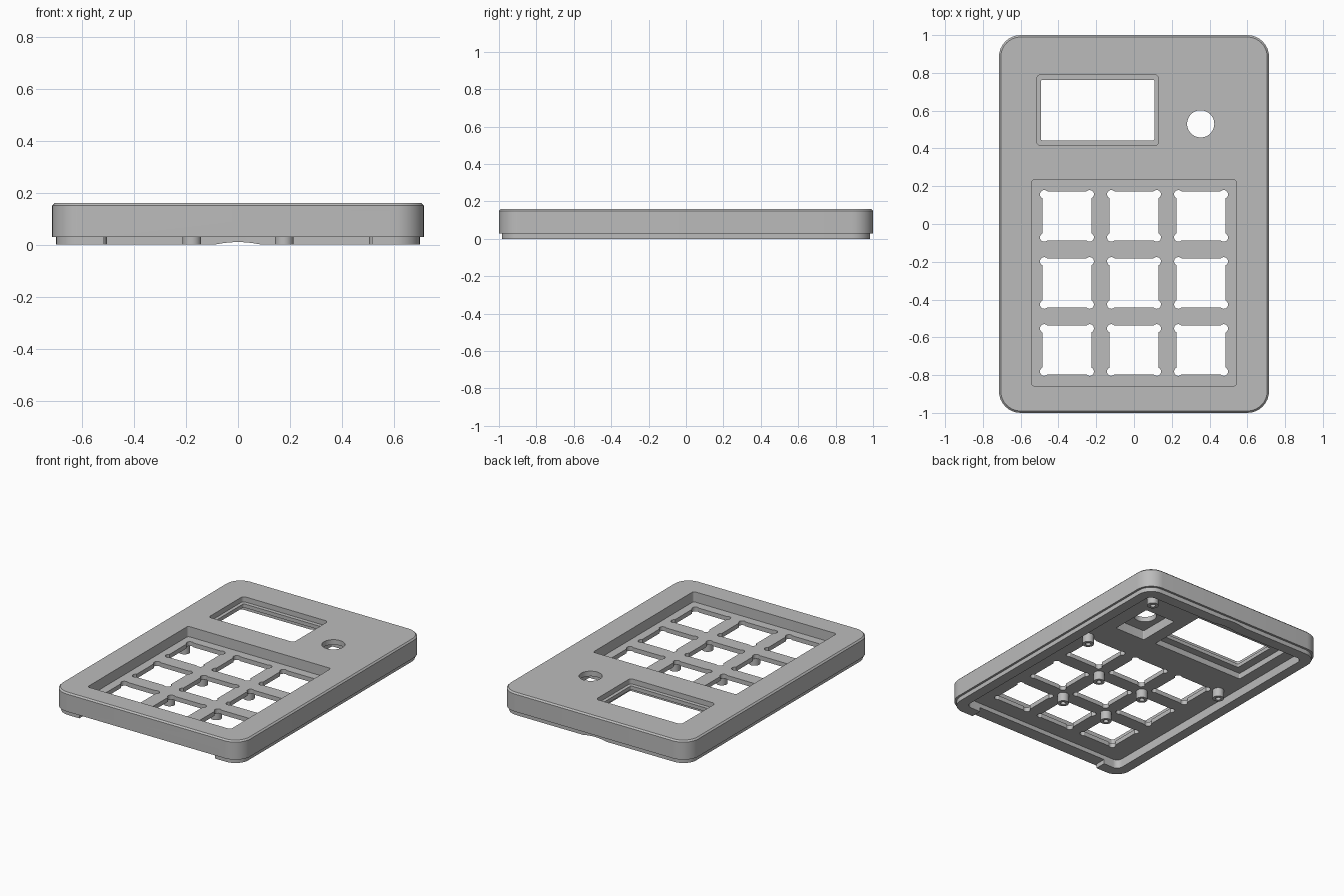
import bpy, bmesh
from math import sin, cos, pi, radians

if "Cube" in bpy.data.objects:
    bpy.data.objects.remove(bpy.data.objects["Cube"])

grey = bpy.data.materials.new("case_grey")
grey.use_nodes = True
COLOUR = (0.5, 0.5, 0.5, 1)
grey.diffuse_color = COLOUR
grey.node_tree.nodes["Principled BSDF"].inputs["Base Color"].default_value = COLOUR


def rounded(hx, hy, r, cx=0, cy=0, n=8):
    """Outline of a rounded rectangle given by its half sizes."""
    pts = []
    for q, (sx, sy) in enumerate([(1, 1), (-1, 1), (-1, -1), (1, -1)]):
        for i in range(n + 1):
            a = (q + i / n) * pi / 2
            pts.append((cx + sx * (hx - r) + r * cos(a), cy + sy * (hy - r) + r * sin(a)))
    return pts


def circle(r, cx, cy, n=32):
    return [(cx + r * cos(2 * pi * i / n), cy + r * sin(2 * pi * i / n)) for i in range(n)]


def key_outline(cx, cy):
    """Square switch opening with a round relief in each corner."""
    arc = []
    for i in range(9):
        a = radians(-64 + 25 * i)
        arc.append((0.12 + 0.023 * cos(a), 0.114 + 0.023 * sin(a)))
    pts = arc + [(-x, y) for x, y in reversed(arc)]
    pts += [(-x, -y) for x, y in arc] + [(x, -y) for x, y in reversed(arc)]
    return [(cx + x, cy + y) for x, y in pts]


def loft(name, levels):
    """Solid through a stack of (outline, z) levels."""
    bm = bmesh.new()
    rings = [[bm.verts.new((x, y, z)) for x, y in pts] for pts, z in levels]
    for low, high in zip(rings, rings[1:]):
        for i in range(len(low)):
            j = (i + 1) % len(low)
            bm.faces.new((low[i], low[j], high[j], high[i]))
    bm.faces.new(list(reversed(rings[0])))
    bm.faces.new(rings[-1])
    mesh = bpy.data.meshes.new(name)
    bm.to_mesh(mesh)
    bm.free()
    obj = bpy.data.objects.new(name, mesh)
    bpy.context.collection.objects.link(obj)
    mesh.materials.append(grey)
    return obj


def prism(name, pts, z0, z1):
    return loft(name, [(pts, z0), (pts, z1)])


def activate(obj):
    bpy.ops.object.select_all(action='DESELECT')
    obj.select_set(True)
    bpy.context.view_layer.objects.active = obj


def cut(obj, cutter):
    cutter.hide_render = True
    mod = obj.modifiers.new("cut", 'BOOLEAN')
    mod.operation = 'DIFFERENCE'
    mod.solver = 'EXACT'
    mod.object = cutter
    activate(obj)
    bpy.ops.object.modifier_apply(modifier=mod.name)
    bpy.data.objects.remove(cutter)


def cut_prism(obj, pts, z0, z1):
    cut(obj, prism("cutter", pts, z0, z1))


def finish(obj):
    activate(obj)
    bpy.ops.object.shade_smooth_by_angle(angle=radians(30))


TOP, SEAM, FLOOR, PLATE = 0.16, 0.03, 0.06, 0.09

# Shell: stepped lip, side wall and chamfered top edge
shell = loft("case_shell", [
    (rounded(0.7, 0.985, 0.1), 0), (rounded(0.7, 0.985, 0.1), SEAM),
    (rounded(0.715, 1, 0.115), SEAM), (rounded(0.715, 1, 0.115), TOP - 0.01),
    (rounded(0.705, 0.99, 0.105), TOP)])

# Underside cavity and the opening in the front lip
cut_prism(shell, rounded(0.63, 0.91, 0.04), -0.1, FLOOR)
cut_prism(shell, rounded(0.515, 0.1, 0.005, 0, -0.96), -0.1, SEAM)

# Shallow arched notch in the back lip
notch = prism("cutter", circle(0.41, 0, 0, 96), -0.1, 0.1)
notch.rotation_euler.x = pi / 2
notch.location = (0, 0.95, -0.4)
bpy.context.view_layer.update()
cut(shell, notch)

# Keypad well and nine switch openings
cut_prism(shell, rounded(0.543, 0.545, 0.015, 0, -0.312), PLATE, 0.3)
PITCH = 0.355
for col in (-1, 0, 1):
    for row in (-1, 0, 1):
        cut_prism(shell, key_outline(col * PITCH, -0.312 + row * PITCH), 0, 0.2)

# Screen: ledge on top, window through, pocket below
cut_prism(shell, rounded(0.323, 0.187, 0.022, -0.192, 0.603), 0.125, 0.3)
cut_prism(shell, rounded(0.3, 0.16, 0.006, -0.192, 0.603), 0, 0.2)
cut_prism(shell, rounded(0.35, 0.23, 0.006, -0.2, 0.62), 0, 0.1)

# Round knob hole with a pocket below
cut_prism(shell, rounded(0.115, 0.15, 0.006, 0.353, 0.53), 0, 0.125)
cut_prism(shell, circle(0.072, 0.353, 0.53, 48), 0, 0.3)
finish(shell)

# Hollow screw posts under the plate
half = PITCH / 2
spots = [(x, -0.312 + y) for x in (-half, half) for y in (-half, half)]
spots += [(-0.54, 0.19), (0.54, 0.19), (0.54, 0.83)]
for i, (x, y) in enumerate(spots):
    post = prism(f"screw_post_{i + 1}", circle(0.036, x, y), 0, FLOOR + 0.005)
    cut_prism(post, circle(0.017, x, y, 20), -0.1, FLOOR - 0.01)
    finish(post)
